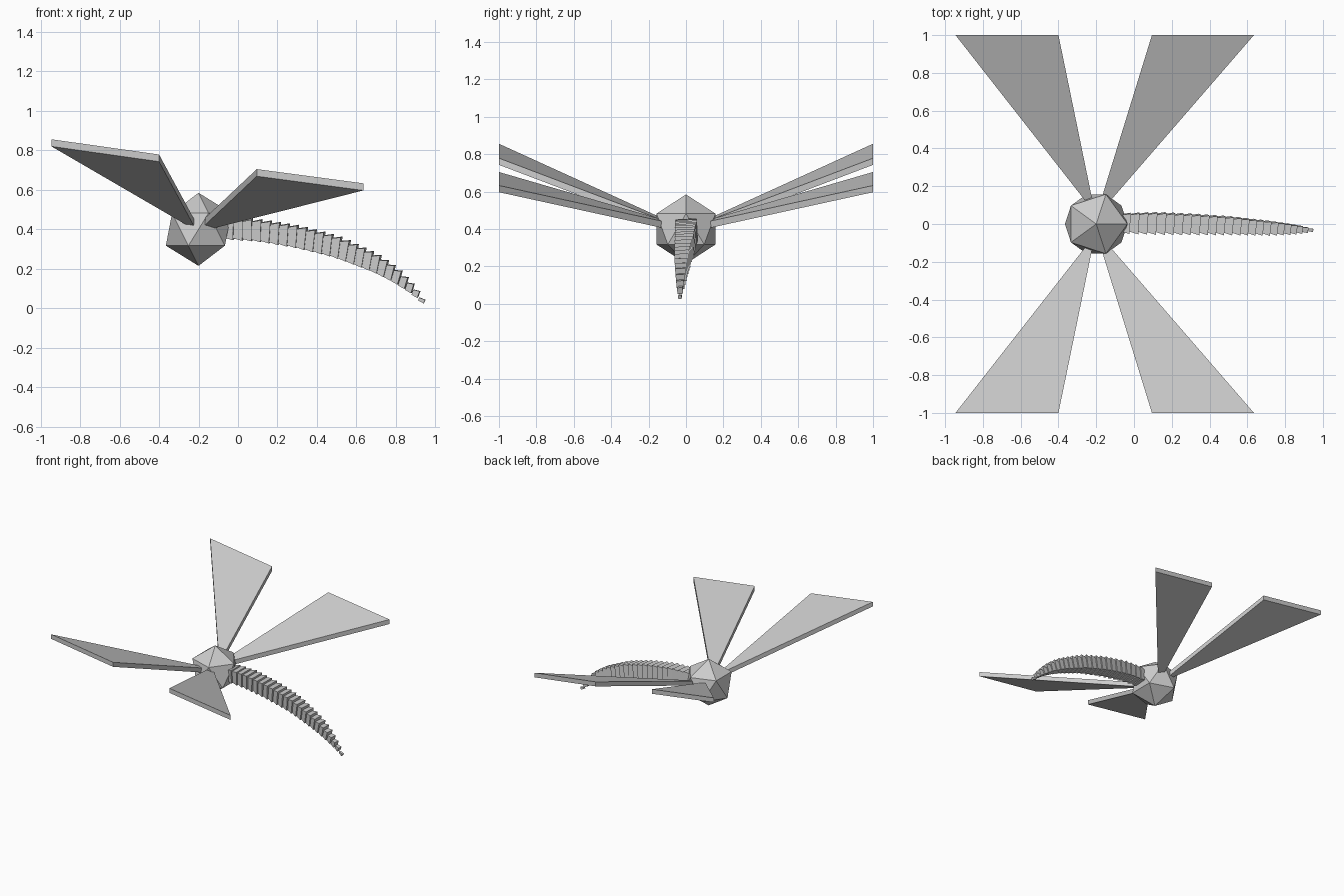
import bpy, bmesh
from mathutils import Vector, Euler
from math import atan2

if "Cube" in bpy.data.objects:
    bpy.data.objects.remove(bpy.data.objects["Cube"])


def make_object(name, bm):
    bmesh.ops.recalc_face_normals(bm, faces=bm.faces)
    mesh = bpy.data.meshes.new(name)
    bm.to_mesh(mesh)
    bm.free()
    obj = bpy.data.objects.new(name, mesh)
    bpy.context.collection.objects.link(obj)
    return obj


def add_loft(bm, ring_a, ring_b):
    """Closed block between two four-cornered rings."""
    a = [bm.verts.new(p) for p in ring_a]
    b = [bm.verts.new(p) for p in ring_b]
    bm.faces.new(a)
    bm.faces.new(b[::-1])
    for i in range(4):
        j = (i + 1) % 4
        bm.faces.new((a[i], b[i], b[j], a[j]))


# Body: plain icosahedron
bpy.ops.mesh.primitive_ico_sphere_add(subdivisions=1, radius=0.185, location=(-0.2, 0, 0.4))
bpy.context.object.name = "body"


# Wings: thin blades that widen outwards, mirrored across y
def wing(name, root, tip, side, thick=0.036):
    def ring(edge, y):
        (x0, z0), (x1, z1) = edge
        return [(x0, y, z0), (x1, y, z1), (x1, y, z1 + thick), (x0, y, z0 + thick)]
    bm = bmesh.new()
    add_loft(bm, ring(root, 0.1 * side), ring(tip, 1.0 * side))
    make_object(name, bm)


for side, label in ((-1, "right"), (1, "left")):
    wing("front_wing_" + label, ((-0.24, 0.41), (-0.215, 0.402)),
         ((-0.945, 0.82), (-0.40, 0.743)), side)
    wing("rear_wing_" + label, ((-0.183, 0.407), (-0.145, 0.40)),
         ((0.095, 0.669), (0.635, 0.597)), side)

# Tail: x, y, z, half width, half height along its path
PATH = [(-0.08, 0.005, 0.403, 0.052, 0.052), (0.1, 0.005, 0.395, 0.058, 0.055),
        (0.3, 0.0, 0.362, 0.054, 0.056), (0.5, -0.007, 0.31, 0.047, 0.054),
        (0.7, -0.02, 0.226, 0.037, 0.046), (0.8, -0.025, 0.165, 0.029, 0.036),
        (0.9, -0.03, 0.08, 0.016, 0.018), (0.945, -0.032, 0.022, 0.005, 0.006)]


def sample(x):
    for p, q in zip(PATH, PATH[1:]):
        if x <= q[0] or q is PATH[-1]:
            f = (x - p[0]) / (q[0] - p[0])
            return [u + (v - u) * f for u, v in zip(p, q)]


# Overlapping flared blocks, shrinking to the tip
COUNT = 25
stations = [-0.07 + 1.015 * (1.15 * t - 0.15 * t ** 3) for t in (i / COUNT for i in range(COUNT + 1))]
bm = bmesh.new()
for x0, x1 in zip(stations, stations[1:]):
    a, b = sample(x0), sample(x1)
    length = (x1 - x0) * 1.1
    pitch = 0.45 * atan2(a[2] - b[2], x1 - x0)
    rot = Euler((0.05, pitch, -0.06 - 0.08 * max(x0, 0))).to_matrix()
    centre = Vector([(u + v) / 2 for u, v in zip(a[:3], b[:3])])
    w, h = (a[3] + b[3]) / 2, (a[4] + b[4]) / 2

    def ring(x, k):
        return [centre + rot @ Vector((x, sy * w * k, sz * h * k))
                for sy, sz in ((-1, -1), (1, -1), (1, 1), (-1, 1))]
    add_loft(bm, ring(-length / 2, 0.8), ring(length / 2, 1.02))
make_object("tail", bm)
